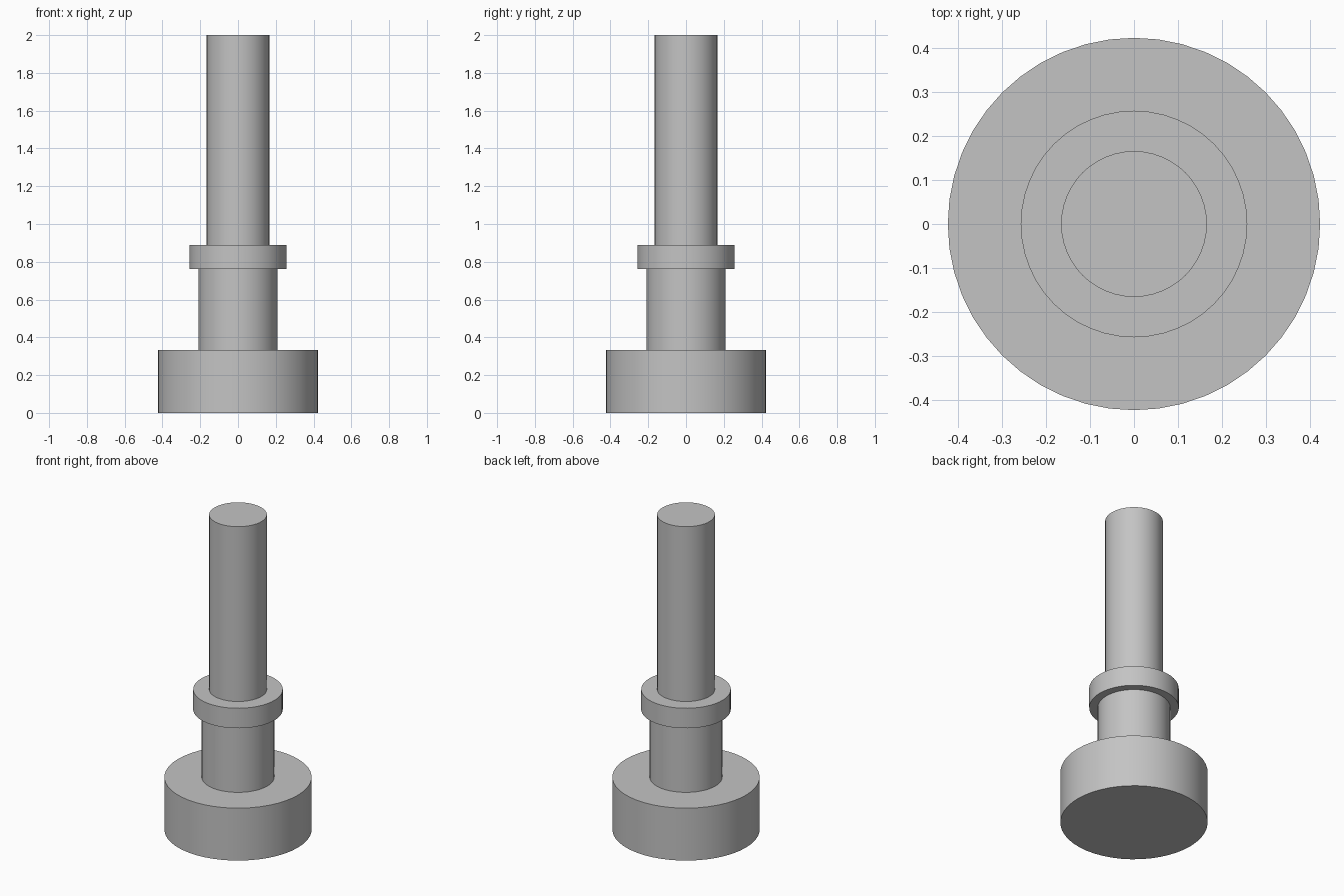
import bpy
import math

cube = bpy.data.objects.get("Cube")
if cube:
    bpy.data.objects.remove(cube, do_unlink=True)

# Single plain grey finish
grey = bpy.data.materials.new("plain_grey")
grey.use_nodes = True
colour = (0.55, 0.55, 0.55, 1.0)
grey.diffuse_color = colour
grey.node_tree.nodes["Principled BSDF"].inputs["Base Color"].default_value = colour

SIDES = 48


def turned_part(name, radius, bottom, top):
    """Upright cylinder with smooth walls and sharp rims."""
    bpy.ops.mesh.primitive_cylinder_add(
        vertices=SIDES, radius=radius, depth=top - bottom,
        location=(0, 0, (bottom + top) / 2))
    part = bpy.context.object
    part.name = part.data.name = name
    part.data.materials.append(grey)
    bpy.ops.object.shade_smooth_by_angle(angle=math.radians(30))
    return part


# Heavy round foot
turned_part("base", 0.424, 0.0, 0.333)
# Thick lower stem, seated slightly into base and collar
turned_part("lower_stem", 0.209, 0.32, 0.775)
# Raised ring between the stems
turned_part("collar", 0.258, 0.763, 0.89)
# Long slim upper stem
turned_part("upper_shaft", 0.166, 0.88, 2.0)
